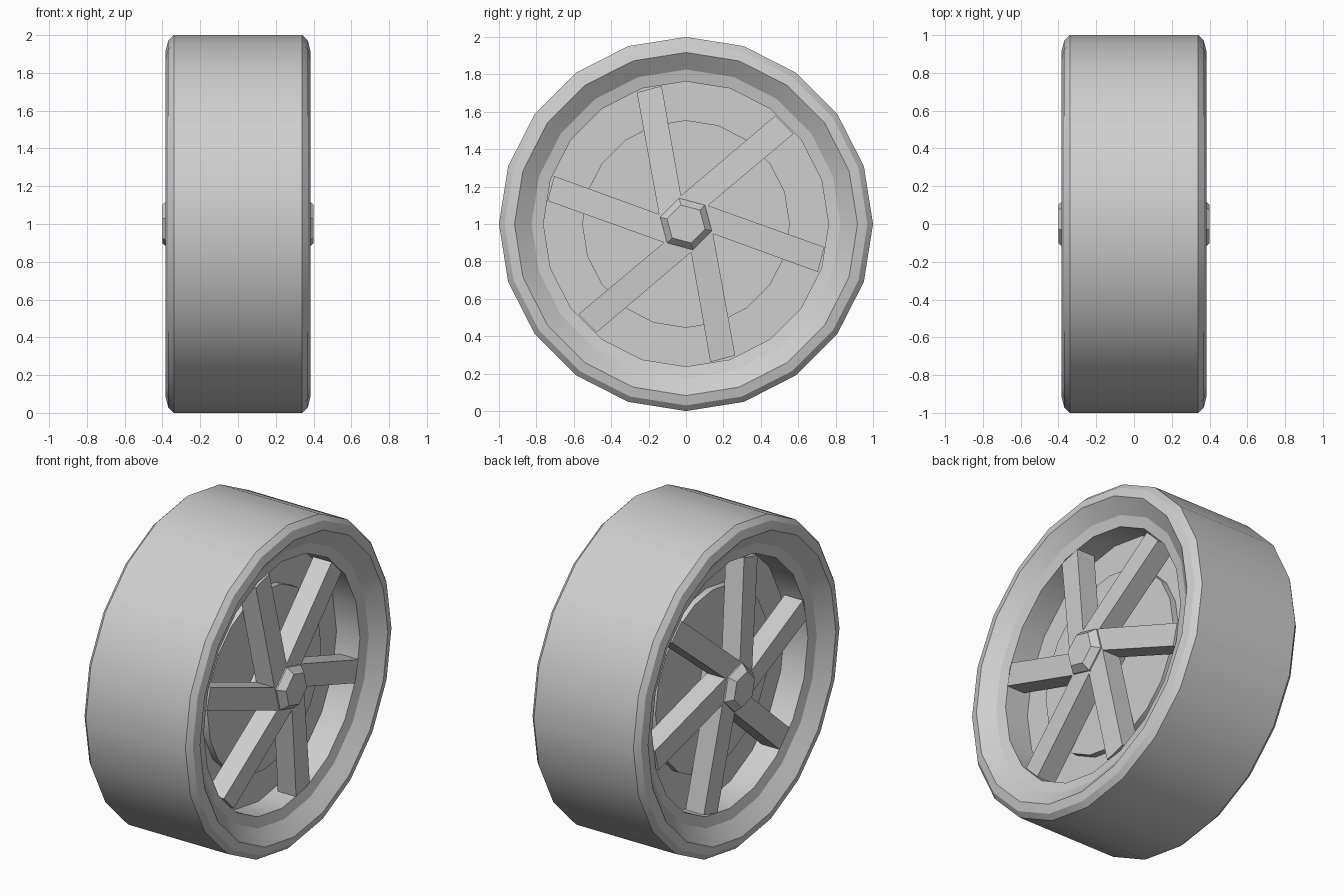
import bpy, bmesh
from math import sin, cos, radians
from mathutils import Vector

cube = bpy.data.objects.get("Cube")
if cube:
    bpy.data.objects.remove(cube, do_unlink=True)

grey = bpy.data.materials.new("plain_grey")
grey.use_nodes = True
colour = (0.62, 0.62, 0.62, 1)
grey.diffuse_color = colour
grey.node_tree.nodes["Principled BSDF"].inputs["Base Color"].default_value = colour

CENTRE = Vector((0, 0, 1))


def finish(name, bm):
    """Turn a half-wheel mesh into a shaded object mirrored across x."""
    mesh = bpy.data.meshes.new(name)
    bm.to_mesh(mesh)
    bm.free()
    mesh.materials.append(grey)
    obj = bpy.data.objects.new(name, mesh)
    bpy.context.collection.objects.link(obj)
    mirror = obj.modifiers.new("both_sides", "MIRROR")
    mirror.use_axis[0] = True
    bpy.ops.object.select_all(action="DESELECT")
    obj.select_set(True)
    bpy.context.view_layer.objects.active = obj
    bpy.ops.object.shade_smooth_by_angle(angle=radians(19))
    return obj


def lathe(name, profile, sides, start):
    """Revolve (x, radius) points about the axle and cap the last ring."""
    bm = bmesh.new()
    rings = []
    for x, r in profile:
        angles = [radians(start + 360 * j / sides) for j in range(sides)]
        rings.append([bm.verts.new(CENTRE + Vector((x, r * cos(a), r * sin(a)))) for a in angles])
    for outer, inner in zip(rings, rings[1:]):
        for j in range(sides):
            k = (j + 1) % sides
            bm.faces.new((outer[j], outer[k], inner[k], inner[j]))
    bm.faces.new(rings[-1])
    return finish(name, bm)


# Tyre and rim with the closed wheel floor
lathe("tyre_and_rim", [(0, 1), (0.34, 1), (0.37, 0.97), (0.383, 0.917),
                       (0.315, 0.826), (0.3, 0.762), (0.14, 0.762)], 20, 90)

# Raised inner disc
lathe("inner_disc", [(0.14, 0.555), (0.18, 0.555)], 20, 90)

# Six-sided hub with a bevelled cap
lathe("hub", [(0.14, 0.143), (0.36, 0.143), (0.4, 0.105)], 6, 45)

# Swept spokes: each runs beside the radius, sloping back towards the rim
bm = bmesh.new()
outline = [(0.14, 0.0), (0.75, 0.0), (0.738, 0.137), (0.055, 0.133)]
for i in range(6):
    a = radians(40 + 60 * i)
    along = Vector((0, cos(a), sin(a)))
    across = Vector((0, -sin(a), cos(a)))
    front, back = [], []
    for s, o in outline:
        x = 0.306 if s > 0.5 else 0.352
        p = CENTRE + along * s + across * o
        front.append(bm.verts.new(p + Vector((x, 0, 0))))
        back.append(bm.verts.new(p + Vector((x - 0.125, 0, 0))))
    bm.faces.new(front)
    bm.faces.new(back[::-1])
    for j in range(4):
        k = (j + 1) % 4
        bm.faces.new((front[k], front[j], back[j], back[k]))
finish("spokes", bm)
